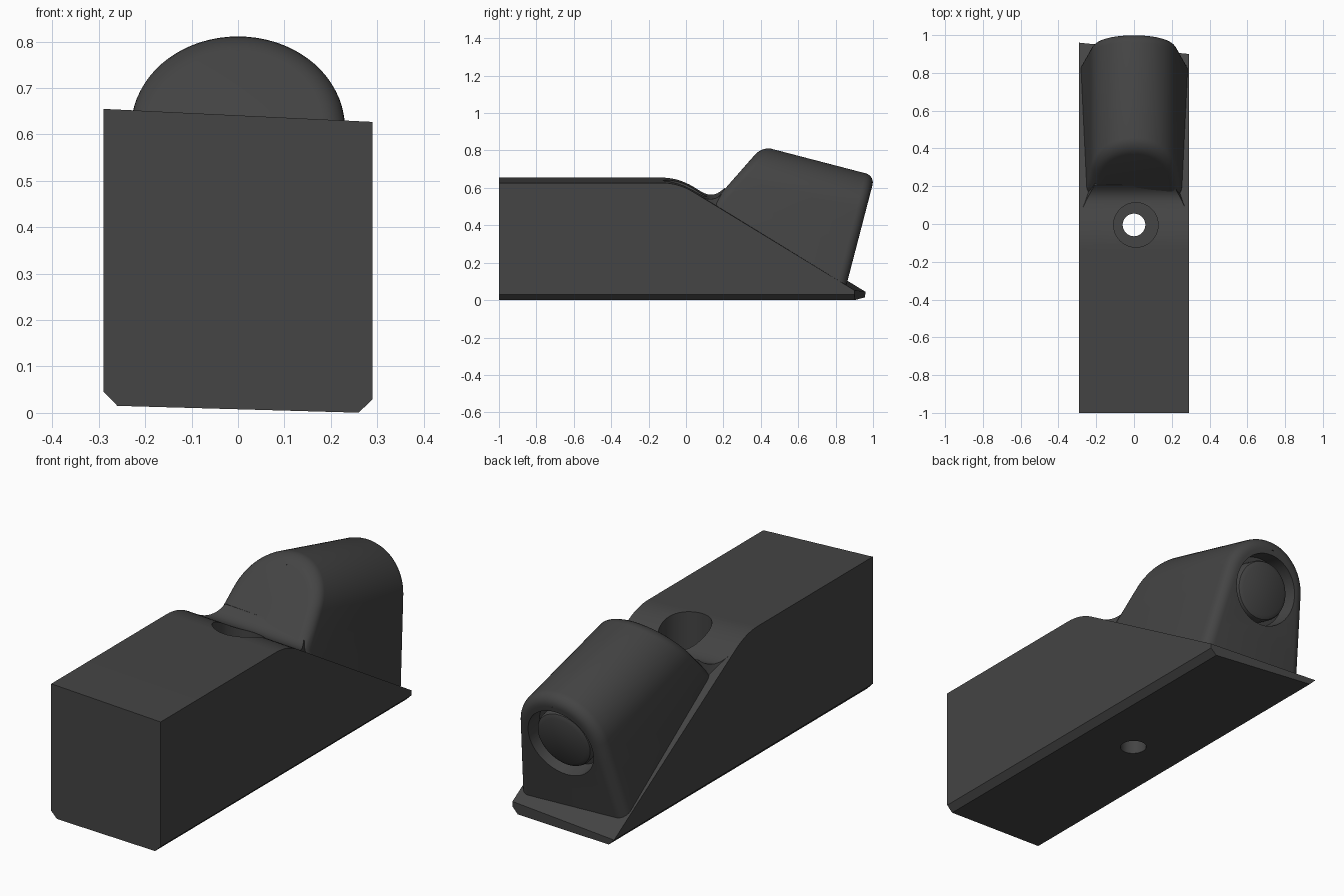
import bpy, bmesh, math
from mathutils import Vector, Matrix

if "Cube" in bpy.data.objects:
    bpy.data.objects.remove(bpy.data.objects["Cube"])

mat = bpy.data.materials.new("dark_grey")
mat.diffuse_color = (0.058, 0.058, 0.058, 1)
mat.use_nodes = True
mat.node_tree.nodes["Principled BSDF"].inputs["Base Color"].default_value = mat.diffuse_color


def finish(name, bm):
    bmesh.ops.recalc_face_normals(bm, faces=bm.faces)
    me = bpy.data.meshes.new(name)
    bm.to_mesh(me)
    bm.free()
    me.materials.append(mat)
    ob = bpy.data.objects.new(name, me)
    bpy.context.collection.objects.link(ob)
    return ob


def loft(name, loops):
    """Skin equal closed loops; caps are strips joining mirrored points."""
    bm = bmesh.new()
    rings = [[bm.verts.new(p) for p in lp] for lp in loops]
    n = len(rings[0])
    for a, b in zip(rings, rings[1:]):
        for i in range(n):
            j = (i + 1) % n
            bm.faces.new((a[i], a[j], b[j], b[i]))
    for r in (rings[0], rings[-1]):
        for i in range(n // 2 - 1):
            bm.faces.new((r[i], r[i + 1], r[n - 2 - i], r[n - 1 - i]))
    return finish(name, bm)


def turned(name, profile, matrix, steps=48):
    """Solid of revolution from (radius, height) pairs."""
    bm = bmesh.new()
    rings = [[bm.verts.new(matrix @ Vector((r * math.cos(k * math.tau / steps),
                                            r * math.sin(k * math.tau / steps), h)))
              for k in range(steps)] for r, h in profile]
    for a, b in zip(rings, rings[1:]):
        for i in range(steps):
            j = (i + 1) % steps
            bm.faces.new((a[i], a[j], b[j], b[i]))
    bm.faces.new(rings[0])
    bm.faces.new(rings[-1])
    return finish(name, bm)


def cut(ob, cutter):
    m = ob.modifiers.new("cut", 'BOOLEAN')
    m.operation, m.solver, m.object = 'DIFFERENCE', 'EXACT', cutter
    bpy.context.view_layer.objects.active = ob
    bpy.ops.object.modifier_apply(modifier=m.name)


def smooth(ob, deg=30):
    for p in ob.data.polygons:
        p.use_smooth = True
    ob.data.set_sharp_from_angle(angle=math.radians(deg))


# Body: block with slightly tilted top, rounded break and long ramp
TILT = 0.0483
W, C = 0.29, 0.03


def bezier(a, k, b, t):
    return a * (1 - t) ** 2 + k * 2 * t * (1 - t) + b * t * t


stations = [Vector((-1, 0.641))]
p0, pk, p1 = Vector((-0.13, 0.641)), Vector((-0.041, 0.641)), Vector((0.04, 0.5916))
stations += [bezier(p0, pk, p1, i / 8) for i in range(9)]
stations.append(Vector((0.93, 0.0487)))
loops = []
for y, z in stations:
    lp = []
    for x, lift in ((-W, None), (-W, C), (-W + C, 0), (W - C, 0), (W, C), (W, None)):
        yy = y - 0.103 * x if y > 0.9 else y
        top = (0.616 - 0.61 * yy if y > 0.9 else z) - TILT * x
        bot = 0.0078 - 0.0283 * x
        lp.append((x, yy, top if lift is None else bot + lift))
    loops.append(lp)
body = loft("body", loops)

# Fillet blending the ramp into the housing front
K = Vector((0.148, 0.526))
A, B = K + 0.084 * Vector((-0.854, 0.52)), K + 0.084 * Vector((0.66, 0.751))
side = []
for i in range(11):
    t = i / 10
    side.append((bezier(A, K, B, t), 0.275 - 0.065 * t))
side += [(B + Vector((0.05, -0.02)), 0.20), (Vector((0.25, 0.38)), 0.24), (A + Vector((0, -0.05)), 0.275)]
bm = bmesh.new()
ends = [[bm.verts.new((s * w, p.x, p.y - TILT * s * w)) for p, w in side] for s in (-1, 1)]
for i in range(len(side)):
    j = (i + 1) % len(side)
    bm.faces.new((ends[0][i], ends[0][j], ends[1][j], ends[1][i]))
for e in ends:
    bmesh.ops.triangulate(bm, faces=[bm.faces.new(e)])
fillet = finish("ramp_fillet", bm)

# Screw hole with wide counterbore
bore = turned("bore_cutter", [(0.118, 0.35), (0.118, 1.0)], Matrix.Translation((0.01, -0.005, 0)))
hole = turned("hole_cutter", [(0.06, -0.2), (0.06, 0.8)], Matrix.Translation((0, -0.005, 0)))
for ob in (body, fillet):
    cut(ob, bore)
cut(body, hole)

# Housing: arched section swept along a falling axis, oblique front, rounded ends
ang = math.radians(14.6)
D = Vector((0, math.cos(ang), -math.sin(ang)))
U = Vector((0, math.sin(ang), math.cos(ang)))
CORNER = Vector((0, 1.01, 0.665))
R, PHI, ROUND = 0.23, math.radians(8.5), 0.05


def section(e):
    """(x, drop) points of the arch, inset by e."""
    arc = []
    for i in range(33):
        a = PHI + (math.pi - 2 * PHI) * i / 32
        arc.append(((R - e) * math.cos(a), R - (R - e) * math.sin(a)))
    x0, d0 = R * math.cos(PHI), R - R * math.sin(PHI)
    legs = [(x0 + (0.288 - x0) * (d - d0) / (0.62 - d0) - e, d) for d in (0.62, 0.49, 0.36, 0.28)]
    return legs + arc + [(-x, d) for x, d in reversed(legs)]


def front(d):
    return -0.6225 - 0.503 * min(d, 0.36) + 0.5 * max(d - 0.36, 0)


def place(x, d, s):
    return Vector((x, 0, 0)) + CORNER + D * s - U * d


loops = []
N = 6
for k in range(N + 1):
    a = k / N * math.pi / 2
    loops.append([place(x, d, front(d) + ROUND * (1 - math.cos(a)))
                  for x, d in section(ROUND * (1 - math.sin(a)))])
for k in range(N + 1):
    a = k / N * math.pi / 2
    loops.append([place(x, d, ROUND * (math.sin(a) - 1))
                  for x, d in section(ROUND * (1 - math.cos(a)))])
housing = loft("housing", loops)

# Round recess and lens plug in the rear face
rear = Matrix.Translation(place(0, 0.245, 0)) @ D.to_track_quat('Z', 'Y').to_matrix().to_4x4()
recess = turned("recess_cutter", [(0.165, -0.08), (0.175, 0.05)], rear)
cut(housing, recess)
lens = turned("lens", [(0.142, -0.1), (0.142, -0.035), (0.137, -0.025), (0.118, -0.015)], rear)

for c in (bore, hole, recess):
    bpy.data.objects.remove(c)
for ob in (body, fillet, housing, lens):
    smooth(ob)
